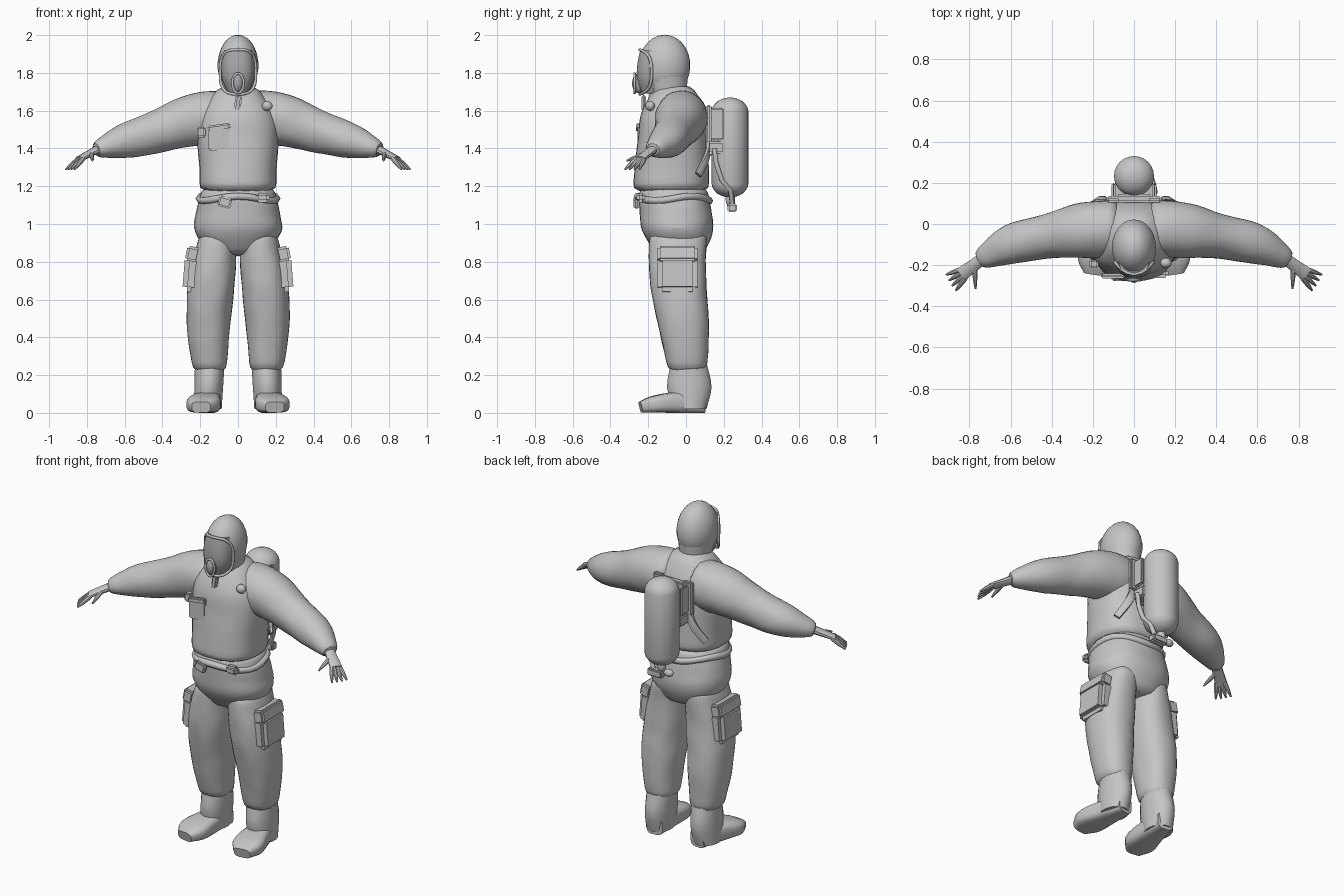
import bpy, bmesh, math, random
from mathutils import Vector, Matrix

random.seed(4)
if "Cube" in bpy.data.objects:
    bpy.data.objects.remove(bpy.data.objects["Cube"], do_unlink=True)


def material(name, value):
    mat = bpy.data.materials.new(name)
    mat.use_nodes = True
    colour = (value, value, value, 1)
    mat.diffuse_color = colour
    mat.node_tree.nodes["Principled BSDF"].inputs["Base Color"].default_value = colour
    return mat


SUIT = material("suit grey", .56)
DARK = material("visor grey", .38)


def place(name, data, mat):
    """Link new data as the active object."""
    ob = bpy.data.objects.new(name, data)
    bpy.context.collection.objects.link(ob)
    data.materials.append(mat)
    bpy.ops.object.select_all(action="DESELECT")
    ob.select_set(True)
    bpy.context.view_layer.objects.active = ob
    return ob


def finish(name, bm, mat=SUIT, soft=False):
    """Turn a bmesh into a smooth shaded object, with softened cloth if asked."""
    bmesh.ops.recalc_face_normals(bm, faces=bm.faces)
    mesh = bpy.data.meshes.new(name)
    bm.to_mesh(mesh)
    bm.free()
    ob = place(name, mesh, mat)
    bpy.ops.object.shade_smooth_by_angle(angle=math.radians(40))
    if soft:
        ob.modifiers.new("soft", "SUBSURF").render_levels = 1


def blend(keys, t):
    """Smooth curve through evenly spaced keys."""
    last = len(keys) - 1
    i = min(int(t * last), last - 1)
    f = t * last - i
    b, c = keys[i], keys[i + 1]
    a = keys[i - 1] if i else b * 2 - c
    d = keys[i + 2] if i + 2 <= last else c * 2 - b
    return b + (c - a) * (f / 2) + (a * 2 - b * 5 + c * 4 - d) * (f * f / 2) \
        + (b * 3 - c * 3 + d - a) * (f * f * f / 2)


def loft(name, path, wide, deep=None, steps=10, sides=16, power=2, level=False,
         wrinkle=0, side=1, **style):
    """Loft rounded sections along a path; level sections stay horizontal."""
    bm = bmesh.new()
    keys = [Vector(p) for p in path]
    points = [blend(keys, i / steps) for i in range(steps + 1)]
    rings = []
    for i, point in enumerate(points):
        across, over = Vector((1, 0, 0)), Vector((0, 1, 0))
        if not level:
            along = (points[min(i + 1, steps)] - points[max(i - 1, 0)]).normalized()
            across = along.cross(Vector((0, 0, 1))).normalized()
            over = across.cross(along)
        w = blend(wide, i / steps)
        d = blend(deep or wide, i / steps)
        ring = []
        for k in range(sides):
            angle = math.tau * (k + .5) / sides
            c, s = [math.copysign(abs(q) ** (2 / power), q)
                    for q in (math.cos(angle), math.sin(angle))]
            fold = 1 + random.uniform(-wrinkle, wrinkle)
            p = point + across * (c * w * fold) + over * (s * d * fold)
            ring.append(bm.verts.new((p.x * side, p.y, p.z)))
        rings.append(ring)
    for low, high in zip(rings, rings[1:]):
        for k in range(sides):
            n = (k + 1) % sides
            bm.faces.new((low[k], low[n], high[n], high[k]))
    bm.faces.new(rings[0])
    bm.faces.new(rings[-1])
    finish(name, bm, **style)


def ball(name, centre, size, stretch=0, **style):
    """Ellipsoid, optionally pulled apart into an upright capsule."""
    bm = bmesh.new()
    bmesh.ops.create_uvsphere(bm, u_segments=24, v_segments=13, radius=1)
    bmesh.ops.scale(bm, vec=size, verts=bm.verts)
    for v in bm.verts:
        v.co.z += math.copysign(stretch, v.co.z)
    bmesh.ops.translate(bm, vec=centre, verts=bm.verts)
    finish(name, bm, **style)


def block(name, centre, size, bevel=.008, tilt=0):
    bm = bmesh.new()
    bmesh.ops.create_cube(bm, size=1)
    bmesh.ops.scale(bm, vec=size, verts=bm.verts)
    bmesh.ops.bevel(bm, geom=bm.edges[:], offset=bevel, segments=2, affect="EDGES")
    turn = Matrix.Translation(centre) @ Matrix.Rotation(tilt, 4, "Y")
    bmesh.ops.transform(bm, matrix=turn, verts=bm.verts)
    finish(name, bm)


def cord(name, points, thick, closed=False):
    """Round cord through points, turned into a mesh."""
    curve = bpy.data.curves.new(name, "CURVE")
    curve.dimensions = "3D"
    curve.bevel_depth = thick
    curve.bevel_resolution = 1
    curve.use_fill_caps = True
    spline = curve.splines.new("POLY")
    spline.points.add(len(points) - 1)
    for target, p in zip(spline.points, points):
        target.co = (*p, 1)
    spline.use_cyclic_u = closed
    place(name, curve, SUIT)
    bpy.ops.object.convert(target="MESH")
    bpy.ops.object.shade_smooth()


def hoop(name, wide, tall, front, height, bend, thick, power):
    """Upright rounded frame whose sides curve back around the face."""
    points = []
    for k in range(28):
        angle = math.tau * k / 28
        c, s = [math.copysign(abs(q) ** (2 / power), q)
                for q in (math.cos(angle), math.sin(angle))]
        x = wide * c
        points.append((x, front + bend * x * x, height + tall * s))
    cord(name, points, thick, closed=True)


# Trouser seat, and the jacket bloused over the waist
loft("trouser_seat", [(0, -.03, .83), (0, -.07, 1.2)], (.13, .235, .225, .19),
     (.12, .19, .195, .18), power=2.3, level=True, wrinkle=.02, soft=True)
loft("jacket_body", [(0, -.08, 1.16), (0, -.06, 1.74)], (.21, .21, .22, .2, .09),
     (.21, .2, .19, .175, .09), power=2.4, level=True, wrinkle=.015, soft=True)
loft("collar", [(0, -.09, 1.63), (0, -.09, 1.73)], (.125, .09), steps=3, level=True, soft=True)

# Hood over head and neck
ball("hood", (0, -.113, 1.84), (.108, .136, .162))
loft("hood_neck", [(0, -.09, 1.65), (0, -.115, 1.83)], (.08, .107), (.09, .132), level=True)

# Face mask: shield, rim and breathing valve
loft("visor", [(0, -.17, 1.69), (0, -.168, 1.92)], (.055, .084, .087, .075),
     (.065, .09, .09, .075), sides=24, power=2.5, level=True, mat=DARK)
hoop("visor_rim", wide=.095, tall=.118, front=-.245, height=1.805, bend=7, thick=.008, power=3)
ball("valve_housing", (0, -.25, 1.745), (.03, .036, .052), mat=DARK)
hoop("valve_ring", wide=.03, tall=.052, front=-.272, height=1.745, bend=0, thick=.007, power=2)

# Limbs and harness, mirrored
for label, s in (("left", 1), ("right", -1)):
    loft(label + "_sleeve", [(.06, -.02, 1.57), (.24, -.03, 1.55), (.42, -.06, 1.49),
         (.6, -.1, 1.44), (.76, -.18, 1.39)], (.14, .14, .11, .1, .045),
         (.145, .143, .115, .095, .04), steps=14, wrinkle=.035, side=s, soft=True)
    loft(label + "_trouser_leg", [(.1, -.04, .97), (.138, -.045, .72), (.157, -.012, .46),
         (.15, .01, .21)], (.1, .125, .117, .088), (.155, .153, .137, .102),
         steps=13, power=2.3, level=True, wrinkle=.035, side=s, soft=True)
    loft(label + "_boot_shaft", [(.15, .015, .25), (.16, .02, .02)], (.08, .075),
         (.1, .12, .09), steps=6, level=True, side=s)
    loft(label + "_boot_foot", [(.145, .1, .05), (.165, -.05, .055), (.185, -.17, .045),
         (.195, -.24, .03)], (.05, .075, .09, .05), (.05, .055, .045, .03),
         power=3.5, side=s)

    # Hand with a fan of fingers
    loft(label + "_palm", [(.73, -.165, 1.4), (.84, -.245, 1.345)], (.03, .032, .036),
         (.024, .014), steps=4, sides=10, side=s)
    for i, finger in enumerate(("little", "ring", "middle", "index")):
        fan = .35 + .19 * i
        base = Vector((.84 - .007 * i, -.22 - .014 * i, 1.347))
        tip = base + Vector((math.cos(fan), -math.sin(fan), -.75)) * .077
        loft(f"{label}_{finger}_finger", [base, tip], (.013, .012, .005),
             steps=4, sides=8, side=s)
    loft(label + "_thumb", [(.775, -.21, 1.375), (.77, -.315, 1.335)], (.014, .012, .005),
         steps=4, sides=8, side=s)

    # Cargo pocket with flap
    block(label + "_cargo_pocket", (s * .243, -.045, .735), (.09, .21, .19), bevel=.025,
          tilt=-s * .08)
    block(label + "_pocket_flap", (s * .24, -.045, .84), (.07, .21, .08), bevel=.012,
          tilt=-s * .2)

    # Tank bracket and strap across the back
    block(label + "_bracket", (s * .1, .155, 1.53), (.02, .09, .17))
    block(label + "_bracket_foot", (s * .1, .12, 1.53), (.065, .03, .2))
    loft(label + "_back_strap", [(.09, .11, 1.46), (.13, .112, 1.36), (.18, .065, 1.26)],
         (.01, .01), (.025, .02), steps=6, sides=8, power=4, side=s)

# Belt with buckle and clip
waist = [math.tau * k / 24 for k in range(24)]
cord("belt", [(.205 * math.cos(a), -.066 + .19 * math.sin(a), 1.135 + .012 * math.sin(a * 3))
     for a in waist], .02, closed=True)
block("belt_buckle", (-.07, -.262, 1.115), (.07, .03, .055), tilt=.3)
block("belt_clip", (.13, -.24, 1.14), (.075, .045, .05), bevel=.014)

# Chest details
block("chest_pocket", (-.1, -.248, 1.45), (.11, .02, .12), bevel=.006)
block("chest_pocket_flap", (-.1, -.252, 1.51), (.12, .025, .035), tilt=-.15)
block("shoulder_clip", (-.195, -.195, 1.485), (.045, .04, .055))
ball("round_badge", (.155, -.19, 1.625), (.028, .025, .026))
block("zip_flap", (0, -.224, 1.64), (.035, .025, .085), tilt=.15)

# Air tank with band, back plate, hose and valve
ball("air_tank", (0, .233, 1.405), (.098, .098, .08), stretch=.185)
block("tank_band", (0, .16, 1.405), (.2, .085, .065))
block("back_plate", (0, .125, 1.49), (.17, .04, .26))
cord("air_hose", [(.1, .15, 1.4), (.1, .16, 1.32), (.095, .19, 1.23), (.08, .235, 1.18),
     (.05, .245, 1.1)], .014)
ball("valve_stem", (0, .235, 1.13), (.025, .025, .04))
block("valve_body", (.03, .245, 1.085), (.1, .05, .045))
ball("valve_knob", (-.05, .24, 1.1), (.03, .022, .022))
